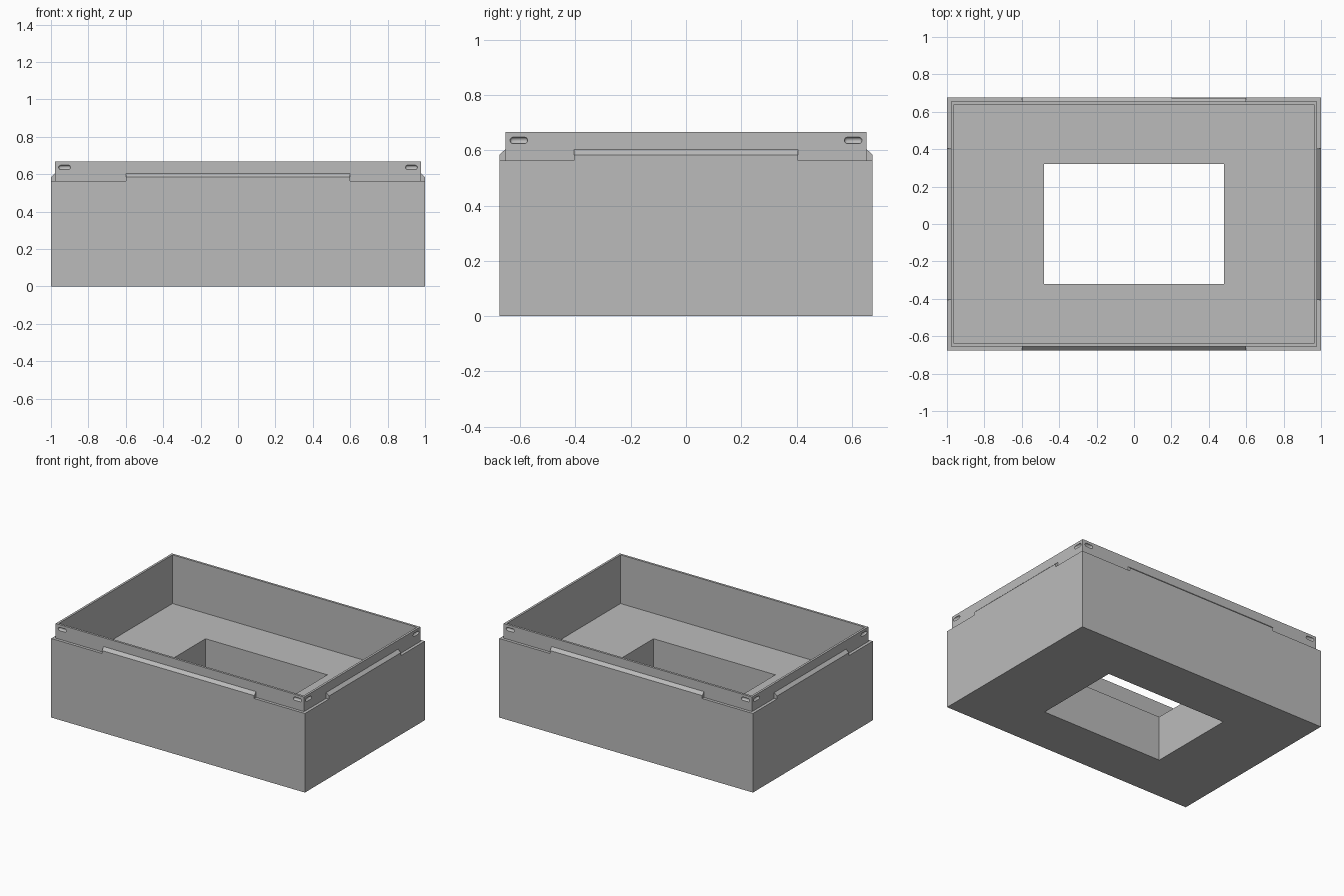
import bpy, bmesh
from math import radians
from mathutils import Matrix, Vector

cube = bpy.data.objects.get("Cube")
if cube:
    bpy.data.objects.remove(cube, do_unlink=True)

grey = bpy.data.materials.new("plain grey")
grey.use_nodes = True
colour = (0.5, 0.5, 0.5, 1)
grey.diffuse_color = colour
grey.node_tree.nodes["Principled BSDF"].inputs["Base Color"].default_value = colour

# Main sizes: half width, half depth, heights and insets from the outer wall
W, D = 1.0, 0.675
FLOOR, LEDGE, TOP = 0.32, 0.563, 0.667
LIP, INNER = 0.021, 0.037
HOLE_W, HOLE_D = 0.48, 0.32


def make_object(name, bm):
    bmesh.ops.recalc_face_normals(bm, faces=bm.faces)
    mesh = bpy.data.meshes.new(name)
    bm.to_mesh(mesh)
    bm.free()
    mesh.materials.append(grey)
    obj = bpy.data.objects.new(name, mesh)
    bpy.context.collection.objects.link(obj)
    return obj


def select_only(obj):
    bpy.ops.object.select_all(action='DESELECT')
    obj.select_set(True)
    bpy.context.view_layer.objects.active = obj


def nested_rectangles(name, sections):
    """Closed solid made by joining rectangles (half x, half y, z) in a ring."""
    bm = bmesh.new()
    rings = [[bm.verts.new((sx * x, sy * y, z))
              for sx, sy in ((-1, -1), (1, -1), (1, 1), (-1, 1))]
             for x, y, z in sections]
    for a, b in zip(rings, rings[1:] + rings[:1]):
        for i in range(4):
            j = (i + 1) % 4
            bm.faces.new((a[i], a[j], b[j], b[i]))
    return make_object(name, bm)


# Tray: outer wall, ledge, thin lip, inner wall, thick floor and its opening
tray = nested_rectangles("tray", [
    (W, D, 0), (W, D, LEDGE),
    (W - LIP, D - LIP, LEDGE), (W - LIP, D - LIP, TOP),
    (W - INNER, D - INNER, TOP), (W - INNER, D - INNER, FLOOR),
    (HOLE_W, HOLE_D, FLOOR), (HOLE_W, HOLE_D, 0)])


# Round-ended grooves near each corner of the lip
def add_capsule(bm, centre, axis, radius=0.012, stretch=0.02):
    made = bmesh.ops.create_uvsphere(bm, u_segments=24, v_segments=9, radius=radius)
    for v in made["verts"]:
        v.co.z += stretch if v.co.z > 0 else -stretch
    turn = Matrix.Rotation(radians(90), 4, 'Y' if axis == 'X' else 'X')
    bmesh.ops.transform(bm, verts=made["verts"],
                        matrix=Matrix.Translation(centre) @ turn)


grooves = bmesh.new()
for sx in (-1, 1):
    for sy in (-1, 1):
        add_capsule(grooves, Vector((sx * 0.927, sy * (D - LIP), 0.636)), 'X')
        add_capsule(grooves, Vector((sx * (W - LIP), sy * 0.605, 0.636)), 'Y')
cutter = make_object("groove_cutter", grooves)
cutter.hide_render = True

cut = tray.modifiers.new("grooves", 'BOOLEAN')
cut.operation = 'DIFFERENCE'
cut.solver = 'EXACT'
cut.object = cutter
select_only(tray)
bpy.ops.object.modifier_apply(modifier=cut.name)
bpy.data.objects.remove(cutter, do_unlink=True)
select_only(tray)
bpy.ops.object.shade_smooth_by_angle(angle=radians(30))


# Chamfered catches standing on the ledge, one per side
def catch(name, half_length, reach, turn):
    profile = [(reach - LIP, LEDGE), (reach, LEDGE),
               (reach, 0.584), (reach - LIP, 0.604)]
    bm = bmesh.new()
    face = bm.faces.new([bm.verts.new((-half_length, -out, z)) for out, z in profile])
    end = bmesh.ops.extrude_face_region(bm, geom=[face], use_keep_orig=True)
    moved = [g for g in end["geom"] if isinstance(g, bmesh.types.BMVert)]
    bmesh.ops.translate(bm, verts=moved, vec=(2 * half_length, 0, 0))
    bmesh.ops.rotate(bm, verts=bm.verts, cent=(0, 0, 0),
                     matrix=Matrix.Rotation(radians(turn), 3, 'Z'))
    return make_object(name, bm)


catch("front_catch", 0.6, D, 0)
catch("left_catch", 0.405, W, 90)
catch("back_catch", 0.6, D, 180)
catch("right_catch", 0.405, W, 270)
